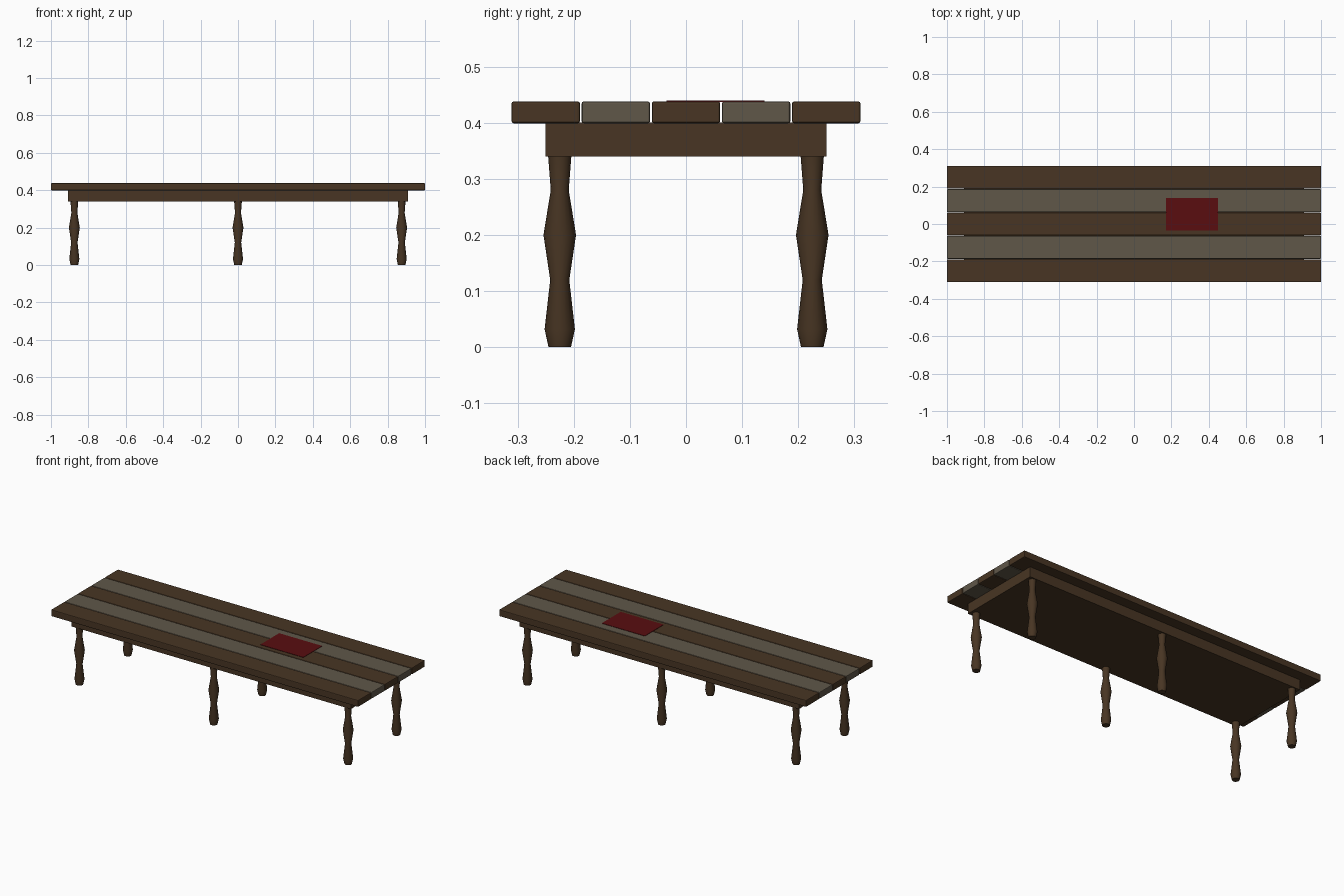
import bpy, bmesh, math

if "Cube" in bpy.data.objects:
    bpy.data.objects.remove(bpy.data.objects["Cube"], do_unlink=True)


def material(name, rgb):
    m = bpy.data.materials.new(name)
    m.use_nodes = True
    m.diffuse_color = (*rgb, 1)
    m.node_tree.nodes["Principled BSDF"].inputs["Base Color"].default_value = (*rgb, 1)
    return m


brown = material("dark brown wood", (0.065, 0.036, 0.017))
grey = material("weathered grey wood", (0.115, 0.095, 0.066))
red = material("red cloth", (0.1, 0.004, 0.005))


def finish(name, bm, mat):
    mesh = bpy.data.meshes.new(name)
    bm.to_mesh(mesh)
    bm.free()
    mesh.materials.append(mat)
    obj = bpy.data.objects.new(name, mesh)
    bpy.context.collection.objects.link(obj)
    return obj


def box(name, x, y, z, mat, bevel=0):
    """Box from (low, high) ranges on each axis."""
    bm = bmesh.new()
    bmesh.ops.create_cube(bm, size=1)
    for v in bm.verts:
        for i, (low, high) in enumerate((x, y, z)):
            v.co[i] = low if v.co[i] < 0 else high
    obj = finish(name, bm, mat)
    if bevel:
        mod = obj.modifiers.new("worn edges", "BEVEL")
        mod.width = bevel
        mod.segments = 2
    return obj


def leg(name, x, y, sides=16):
    """Turned leg lofted through rings of (radius, height)."""
    profile = [(0.02, 0), (0.027, 0.032), (0.017, 0.12),
               (0.029, 0.2), (0.016, 0.28), (0.021, 0.345)]
    bm = bmesh.new()
    rings = []
    for r, z in profile:
        angles = [math.tau * i / sides for i in range(sides)]
        rings.append([bm.verts.new((x + r * math.cos(a), y + r * math.sin(a), z))
                      for a in angles])
    for low, high in zip(rings, rings[1:]):
        for i in range(sides):
            j = (i + 1) % sides
            bm.faces.new((low[i], low[j], high[j], high[i])).smooth = True
    bm.faces.new(rings[0][::-1])
    bm.faces.new(rings[-1])
    # Keep the foot rim crisp
    for ring in (rings[0], rings[-1]):
        for i in range(sides):
            bm.edges.get((ring[i - 1], ring[i])).smooth = False
    return finish(name, bm, brown)


# Solid base under the planks
box("base_frame", (-0.91, 0.91), (-0.25, 0.25), (0.34, 0.4), brown)

# Five planks in alternating wood
for i in range(5):
    y = (i - 2) * 0.125
    box(f"plank_{i + 1}", (-1, 1), (y - 0.061, y + 0.061), (0.399, 0.438),
        grey if i % 2 else brown, 0.004)

# Cloth lying on the planks
box("red_mat", (0.17, 0.45), (-0.035, 0.14), (0.437, 0.44), red)

# Three pairs of turned legs
for x, place in ((-0.875, "right"), (0, "middle"), (0.875, "left")):
    for y, side in ((-0.225, "front"), (0.225, "back")):
        leg(f"{side}_{place}_leg", x, y)
